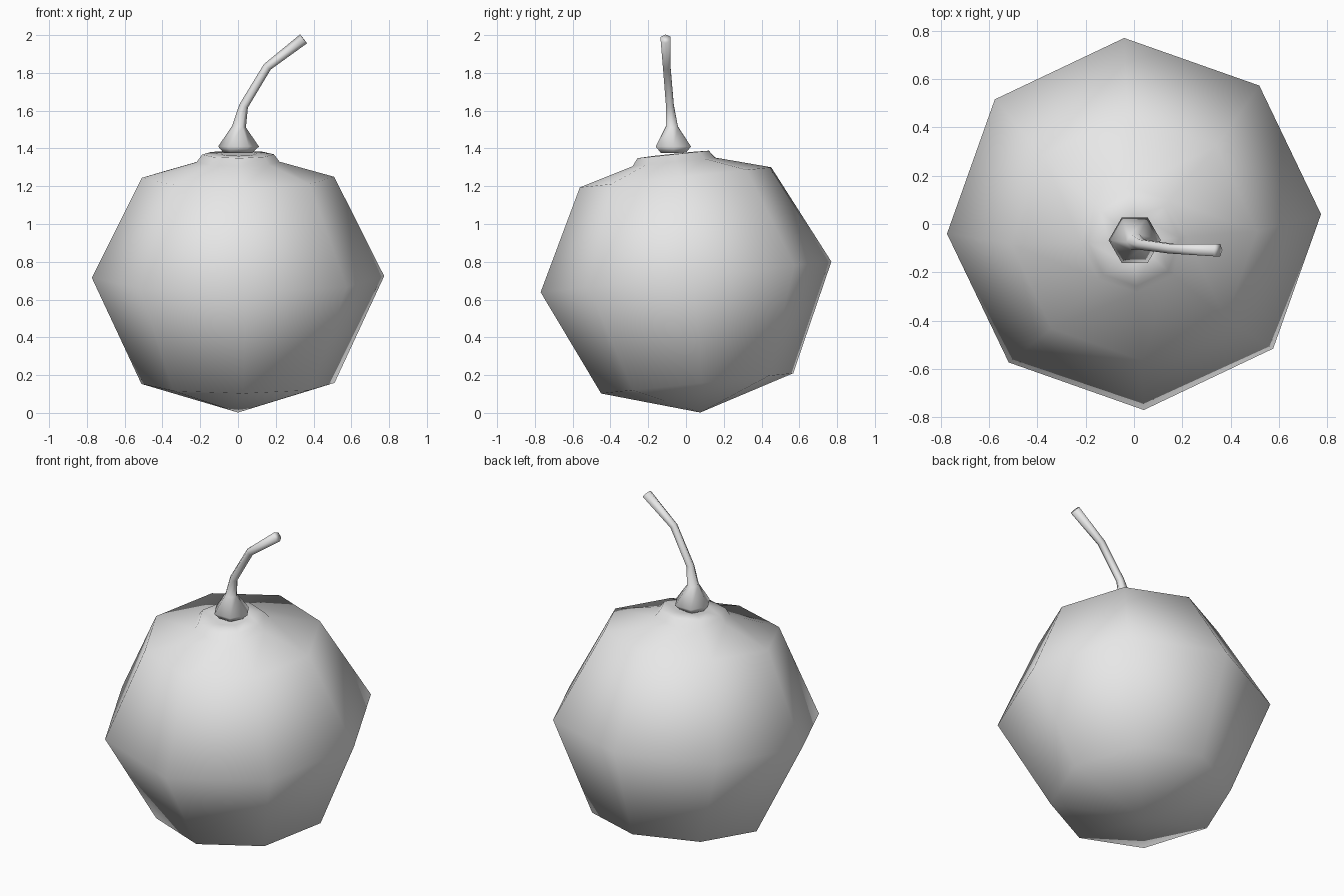
import bpy, bmesh, math
from mathutils import Vector, Matrix

cube = bpy.data.objects.get("Cube")
if cube:
    bpy.data.objects.remove(cube, do_unlink=True)

grey = bpy.data.materials.new("light_grey")
grey.use_nodes = True
grey.diffuse_color = (0.8, 0.8, 0.8, 1)
grey.node_tree.nodes["Principled BSDF"].inputs["Base Color"].default_value = (0.8, 0.8, 0.8, 1)


def loft(name, sections, sides, phase=0.0):
    """Skin rings given as (centre, axis direction, radius); radius 0 makes a pole."""
    bm = bmesh.new()
    rings = []
    for centre, axis, radius in sections:
        turn = Vector((0, 0, 1)).rotation_difference(Vector(axis))
        ring = []
        for i in range(sides):
            a = phase + math.tau * i / sides
            offset = Vector((radius * math.cos(a), radius * math.sin(a), 0))
            ring.append(bm.verts.new(Vector(centre) + turn @ offset))
        rings.append(ring)
    for low, high in zip(rings, rings[1:]):
        for i in range(sides):
            j = (i + 1) % sides
            bm.faces.new((low[i], low[j], high[j], high[i]))
    bm.faces.new(rings[0][::-1])
    bm.faces.new(rings[-1])
    bmesh.ops.remove_doubles(bm, verts=bm.verts, dist=1e-4)
    bmesh.ops.recalc_face_normals(bm, faces=bm.faces)
    for f in bm.faces:
        f.smooth = True
    mesh = bpy.data.meshes.new(name)
    bm.to_mesh(mesh)
    bm.free()
    mesh.materials.append(grey)
    obj = bpy.data.objects.new(name, mesh)
    bpy.context.collection.objects.link(obj)
    return obj


# Fruit body: eight-sided ball with a small raised lip around the stem, tilted forward
profile = [(-0.722, 0), (-0.567, 0.512), (0, 0.775), (0.53, 0.51),
           (0.612, 0.22), (0.652, 0.19), (0.655, 0.1), (0.645, 0)]
body = loft("fruit_body", [((0, 0, h), (0, 0, 1), r) for h, r in profile], 8, math.radians(3))
body.matrix_world = Matrix.Translation((0, 0, 0.72)) @ Matrix.Rotation(math.radians(6), 4, 'X')

# Stem: six-sided, flared at the base and bent to one side
stem = [((0, -0.067, 1.375), (0, 0, 1), 0.075),
        ((0.003, -0.067, 1.41), (0, 0, 1), 0.108),
        ((0.005, -0.075, 1.515), (0.1, 0, 1), 0.037),
        ((0.03, -0.085, 1.625), (0.4, -0.05, 1), 0.024),
        ((0.155, -0.102, 1.832), (0.8, -0.06, 1), 0.023),
        ((0.347, -0.108, 1.98), (1, -0.03, 0.8), 0.03)]
loft("stem", stem, 6)
